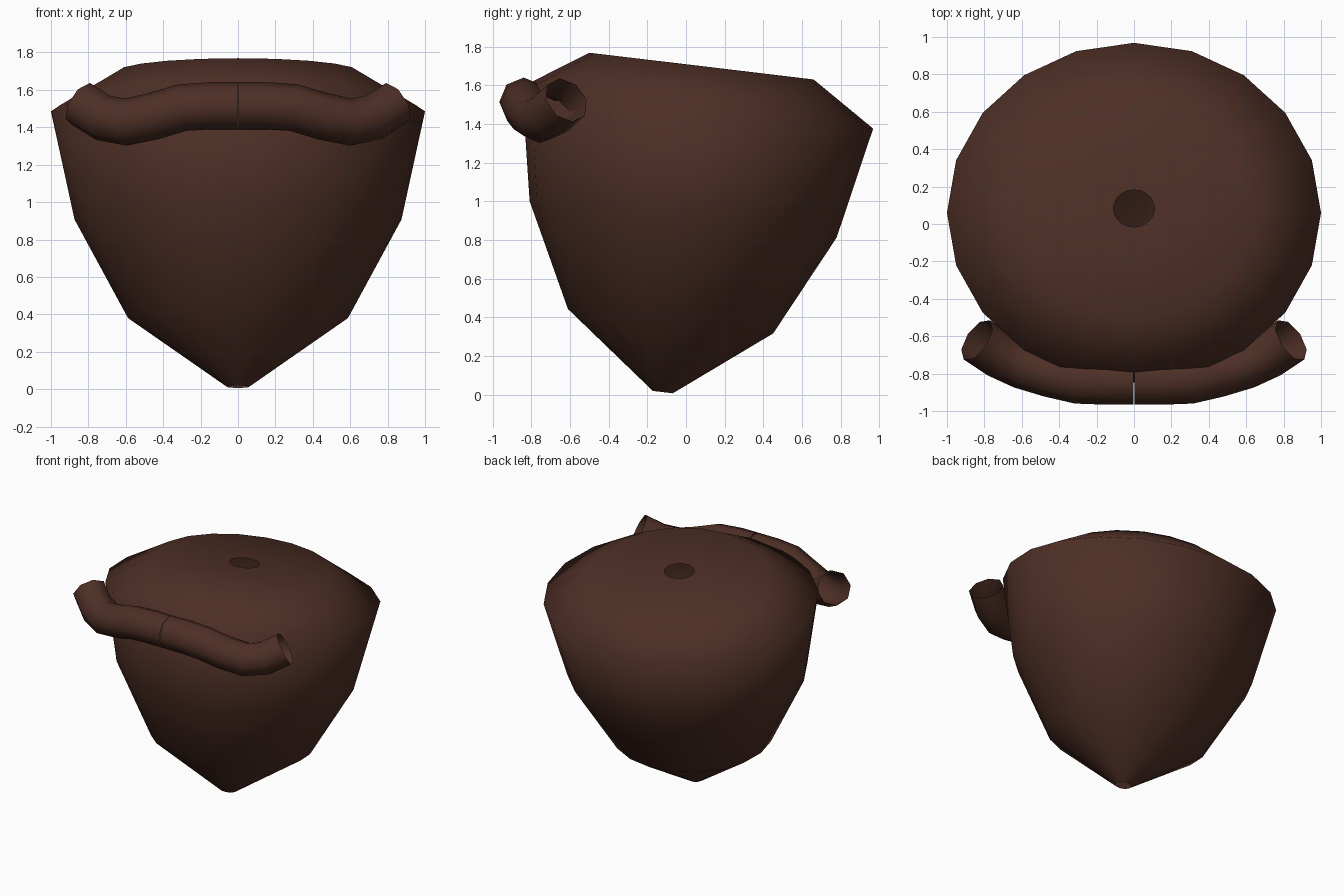
import bpy, bmesh, math
from mathutils import Vector

if "Cube" in bpy.data.objects:
    bpy.data.objects.remove(bpy.data.objects["Cube"])

brown = bpy.data.materials.new("dark brown")
brown.diffuse_color = (0.076, 0.0285, 0.0187, 1)
brown.use_nodes = True
brown.node_tree.nodes["Principled BSDF"].inputs["Base Color"].default_value = brown.diffuse_color


def skin_rings(name, rings):
    """Bridge a list of closed rings into an open, smooth-shaded shell."""
    bm = bmesh.new()
    vs = [[bm.verts.new(p) for p in ring] for ring in rings]
    n = len(vs[0])
    for a, b in zip(vs, vs[1:]):
        for i in range(n):
            j = (i + 1) % n
            bm.faces.new((a[i], a[j], b[j], b[i])).smooth = True
    bmesh.ops.recalc_face_normals(bm, faces=bm.faces[:])
    me = bpy.data.meshes.new(name)
    bm.to_mesh(me)
    bm.free()
    me.materials.append(brown)
    ob = bpy.data.objects.new(name, me)
    bpy.context.collection.objects.link(ob)
    return ob


# Body: tilted oval rings (centre y, centre z, x radius, y radius), open at both ends
tilt = math.radians(6.8)
profile = [(-0.12, 0.013, 0.06, 0.052), (-0.08, 0.38, 0.588, 0.535),
           (-0.015, 0.907, 0.874, 0.80), (0.06, 1.485, 1.0, 0.915),
           (0.08, 1.70, 0.64, 0.585), (0.083, 1.70, 0.11, 0.10)]
rings = []
for cy, cz, rx, ry in profile:
    ring = []
    for i in range(20):
        a = math.tau * i / 20
        d = ry * math.sin(a)
        ring.append((rx * math.cos(a), cy + d * math.cos(tilt), cz - d * math.sin(tilt)))
    rings.append(ring)
skin_rings("body", rings)

# Front roll: eight-sided tube along a wavy path, open ends, mirrored across x
path = [Vector(p) for p in [(0.003, -0.84, 1.515), (0.15, -0.84, 1.515), (0.3, -0.835, 1.505),
                            (0.45, -0.80, 1.46), (0.6, -0.755, 1.428), (0.72, -0.70, 1.45),
                            (0.84, -0.62, 1.525)]]
rings = []
for k, p in enumerate(path):
    t = (path[min(k + 1, len(path) - 1)] - path[max(k - 1, 0)]).normalized()
    side = t.cross(Vector((0, 0, 1))).normalized()
    up = side.cross(t)
    rings.append([p + 0.126 * (side * math.cos(a) + up * math.sin(a))
                  for a in (math.tau * i / 8 for i in range(8))])
roll = skin_rings("front_roll", rings)
mirror = roll.modifiers.new("mirror", 'MIRROR')
mirror.use_mirror_merge = False
